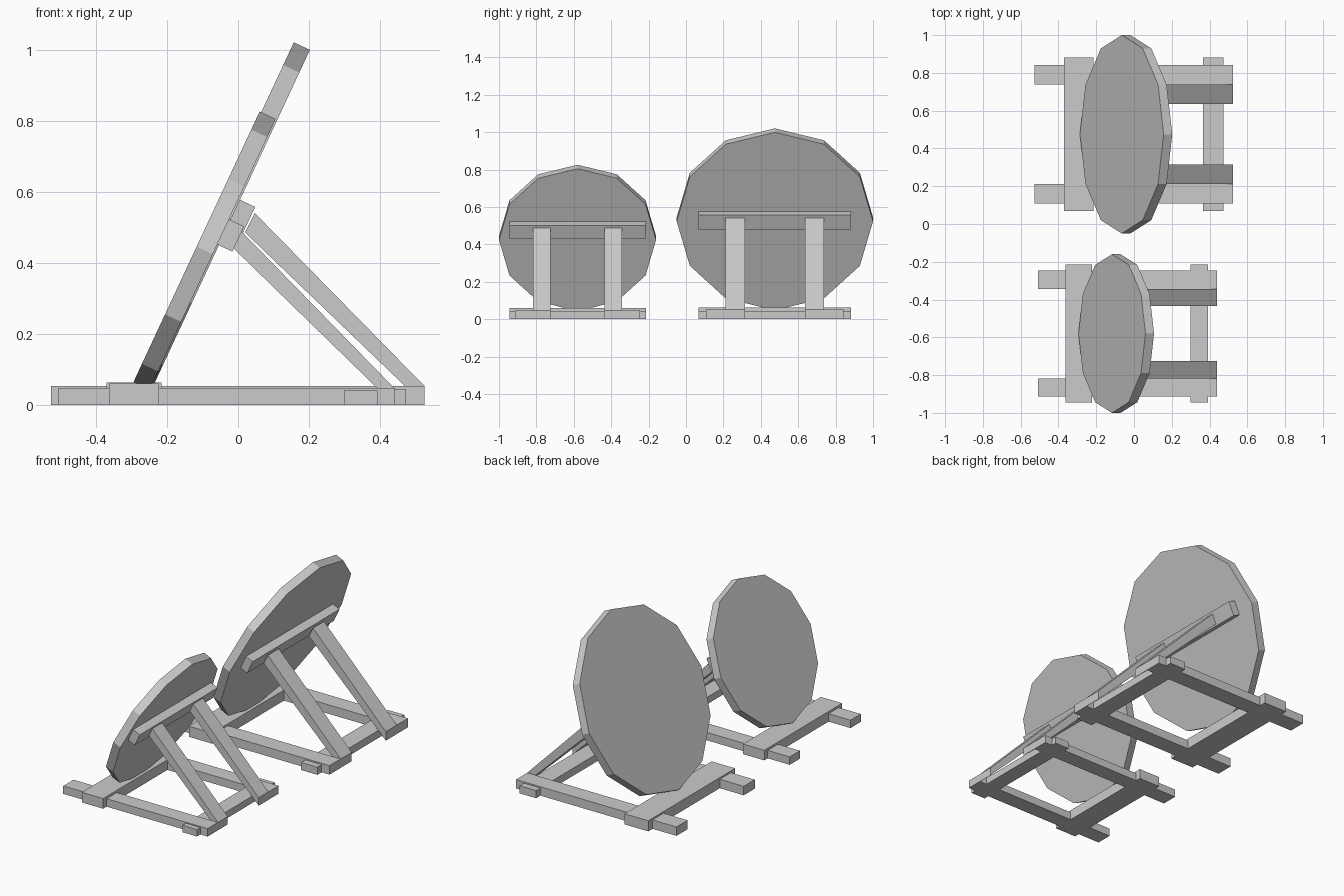
import bpy, bmesh, math
from mathutils import Vector

cube = bpy.data.objects.get("Cube")
if cube:
    bpy.data.objects.remove(cube)

grey = bpy.data.materials.new("weathered_grey")
grey.use_nodes = True
COLOUR = (0.6, 0.6, 0.6, 1)
grey.diffuse_color = COLOUR
grey.node_tree.nodes["Principled BSDF"].inputs["Base Color"].default_value = COLOUR

TILT = math.radians(25)
UP = Vector((math.sin(TILT), 0, math.cos(TILT)))      # up along the leaning disc
BACK = Vector((math.cos(TILT), 0, -math.sin(TILT)))   # out of the disc's rear face


def finish(name, bm):
    bmesh.ops.recalc_face_normals(bm, faces=bm.faces)
    mesh = bpy.data.meshes.new(name)
    bm.to_mesh(mesh)
    bm.free()
    mesh.materials.append(grey)
    obj = bpy.data.objects.new(name, mesh)
    bpy.context.collection.objects.link(obj)


def extrude_y(name, profile, y0, y1):
    """Extrude a side profile of (x, z) points from y0 to y1."""
    bm = bmesh.new()
    face = bm.faces.new([bm.verts.new((x, y0, z)) for x, z in profile])
    new = bmesh.ops.extrude_face_region(bm, geom=[face])["geom"]
    verts = [g for g in new if isinstance(g, bmesh.types.BMVert)]
    bmesh.ops.translate(bm, verts=verts, vec=(0, y1 - y0, 0))
    finish(name, bm)


def block(name, x0, x1, y0, y1, height):
    extrude_y(name, [(x0, 0), (x1, 0), (x1, height), (x0, height)], y0, y1)


def disc(name, centre, radius, thickness):
    """Twelve-sided leaning disc with a corner at the top."""
    bm = bmesh.new()
    ring = []
    for i in range(12):
        a = math.tau * i / 12
        p = centre + radius * (math.cos(a) * UP + math.sin(a) * Vector((0, 1, 0)))
        ring.append(bm.verts.new(p - BACK * thickness / 2))
    face = bm.faces.new(ring)
    new = bmesh.ops.extrude_face_region(bm, geom=[face])["geom"]
    verts = [g for g in new if isinstance(g, bmesh.types.BMVert)]
    bmesh.ops.translate(bm, verts=verts, vec=BACK * thickness)
    finish(name, bm)


def target(size, y, centre, radius, rail, rail_in, rail_out, brace_in,
           front, back, half_width, bar_z, bar_length, brace_top):
    thickness = 0.05
    centre = Vector((centre[0], y, centre[1]))
    disc(size + "_disc", centre, radius, thickness)

    # Crossbar lying on the rear face of the disc
    top = centre + BACK * thickness / 2
    top += UP * (bar_z - top.z) / UP.z
    corners = [top, top + BACK * 0.047,
               top + BACK * 0.047 - UP * bar_length, top - UP * bar_length]
    extrude_y(size + "_crossbar", [(c.x, c.z) for c in corners],
              y - half_width, y + half_width)

    # Floor planks across the rails
    block(size + "_front_plank", front[0], front[1], y - half_width, y + half_width, front[2])
    block(size + "_back_plank", back[0], back[1], y - half_width, y + half_width, back[2])

    # Floor rails and sloping braces, one pair on each side
    x0, x1, h = rail
    for side, s in (("left", 1), ("right", -1)):
        block(f"{size}_{side}_rail", x0, x1, y + s * rail_in, y + s * rail_out, h)
        extrude_y(f"{size}_{side}_brace", [(x1, 0), (x1, h)] + brace_top,
                  y + s * brace_in, y + s * rail_in)


target("large", 0.475, (-0.042, 0.534), 0.525, (-0.527, 0.525, 0.053),
       0.263, 0.367, 0.16, (-0.37, -0.215, 0.063), (0.366, 0.473, 0.045),
       0.407, 0.577, 0.086, [(0.047, 0.54), (0.02, 0.485)])
target("small", -0.58, (-0.094, 0.4345), 0.42, (-0.507, 0.44, 0.047),
       0.237, 0.333, 0.145, (-0.363, -0.223, 0.06), (0.298, 0.392, 0.041),
       0.365, 0.522, 0.078, [(0.01, 0.488), (-0.012, 0.44)])
